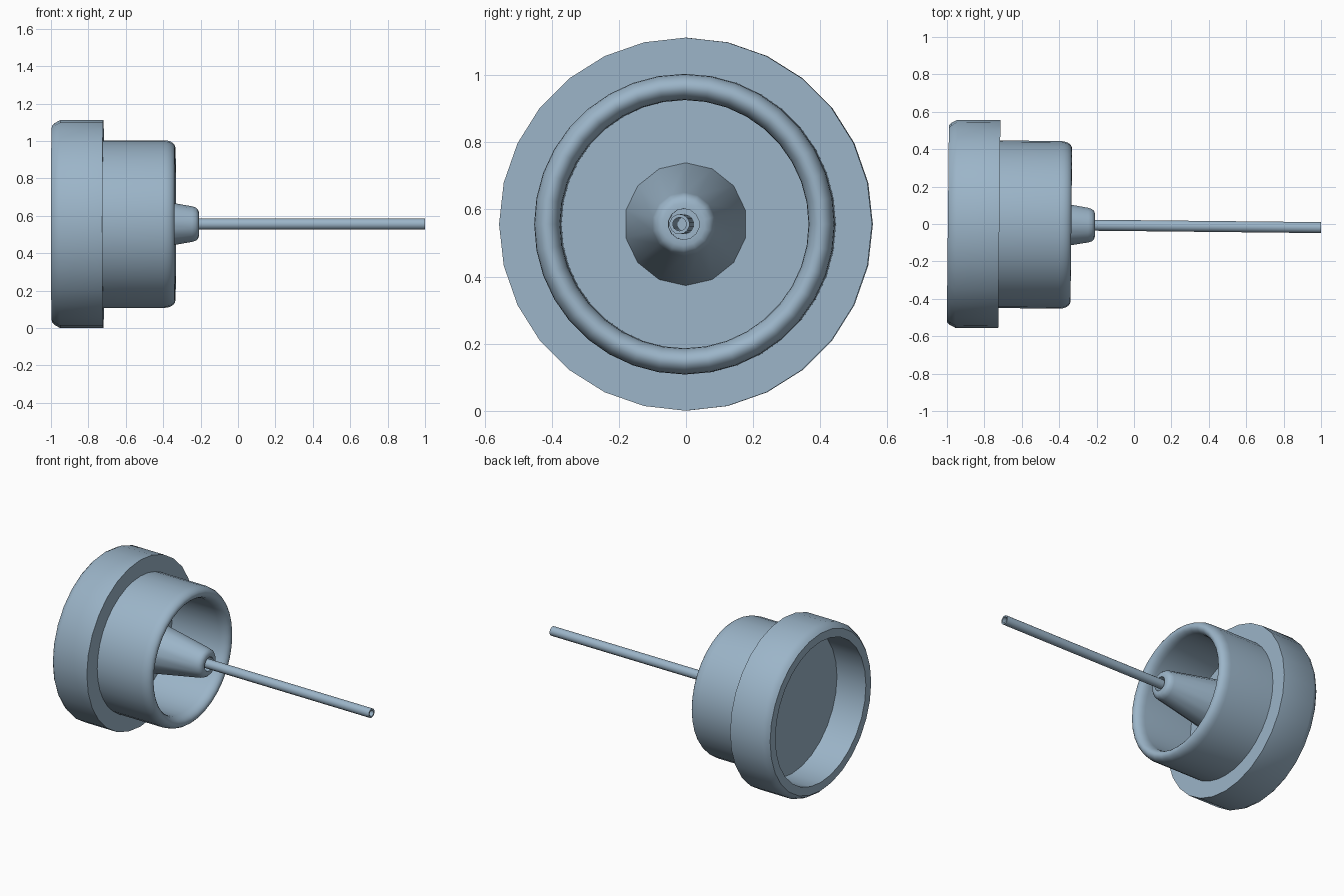
import bpy, bmesh, math
from mathutils import Matrix, Vector

cube = bpy.data.objects.get("Cube")
if cube:
    bpy.data.objects.remove(cube, do_unlink=True)

# Single blue-grey material
COLOR = (0.33, 0.46, 0.58, 1.0)
mat = bpy.data.materials.new("blue grey")
mat.use_nodes = True
mat.diffuse_color = COLOR
mat.node_tree.nodes["Principled BSDF"].inputs["Base Color"].default_value = COLOR

AXIS_Z = 0.556     # height of the shared axis
PIVOT_X = -0.84    # the axis leans slightly in plan about this point
TILT = Matrix.Rotation(-0.0105, 4, 'Z')


def lathe(name, profile, sides, closed=True):
    """Spin an (x, radius) profile round the long axis."""
    bm = bmesh.new()
    pts = [bm.verts.new((x - PIVOT_X, 0, r)) for x, r in profile]
    pairs = list(zip(pts, pts[1:]))
    if closed:
        pairs.append((pts[-1], pts[0]))
    edges = [bm.edges.new(p) for p in pairs]
    bmesh.ops.spin(bm, geom=pts + edges, cent=(0, 0, 0), axis=(1, 0, 0),
                   angle=2 * math.pi, steps=sides, use_merge=True)
    bmesh.ops.remove_doubles(bm, verts=bm.verts, dist=1e-5)
    bmesh.ops.recalc_face_normals(bm, faces=bm.faces)
    bm.transform(Matrix.Translation(Vector((PIVOT_X, 0, AXIS_Z))) @ TILT)
    mesh = bpy.data.meshes.new(name)
    bm.to_mesh(mesh)
    bm.free()
    mesh.materials.append(mat)
    obj = bpy.data.objects.new(name, mesh)
    bpy.context.collection.objects.link(obj)
    bpy.ops.object.select_all(action='DESELECT')
    obj.select_set(True)
    bpy.context.view_layer.objects.active = obj
    bpy.ops.object.shade_smooth_by_angle(angle=math.radians(30))
    return obj


# Wide collar, recessed at the back, with a chamfered outer edge
lathe("collar", [(-0.995, 0.47), (-0.995, 0.525), (-0.98, 0.54), (-0.95, 0.556),
                 (-0.72, 0.556), (-0.72, 0.40), (-0.775, 0.40), (-0.775, 0.47)], 28)

# Dividing disc between the back recess and the front cup
lathe("floor_disc", [(-0.78, 0), (-0.78, 0.472), (-0.75, 0.472), (-0.75, 0)], 28, False)

# Front cup with a rolled lip
lip = [(-0.395 + 0.06 * math.sin(a), 0.409 + 0.039 * math.cos(a))
       for a in (math.pi * i / 10 for i in range(11))]
lathe("cup", [(-0.76, 0.448)] + lip + [(-0.76, 0.37)], 36)

# Tapered hub with a rounded tip and a bored hole
lathe("cone", [(-0.76, 0.0), (-0.75, 0.183), (-0.245, 0.095), (-0.226, 0.089),
               (-0.214, 0.078), (-0.209, 0.064), (-0.209, 0.046), (-0.32, 0.046),
               (-0.32, 0.0)], 14, False)

# Long hollow stem
lathe("stem", [(-0.33, 0.03), (1.0, 0.03), (1.0, 0.02), (-0.33, 0.02)], 14)
